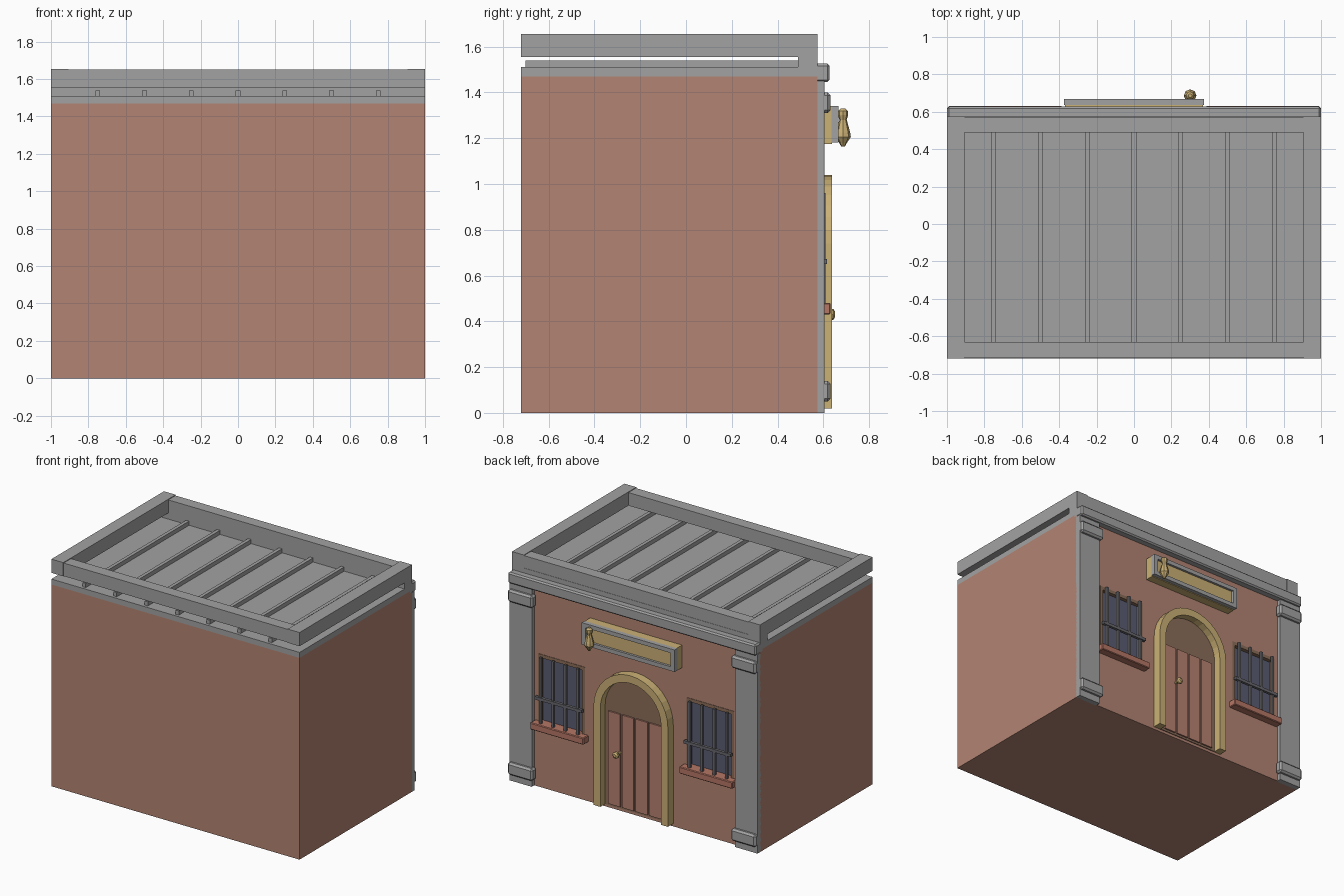
import bpy
import bmesh
import math

old = bpy.data.objects.get("Cube")
if old:
    bpy.data.objects.remove(old, do_unlink=True)


def material(name, rgb):
    m = bpy.data.materials.new(name)
    m.use_nodes = True
    m.diffuse_color = (*rgb, 1)
    m.node_tree.nodes["Principled BSDF"].inputs["Base Color"].default_value = (*rgb, 1)
    return m


BRICK = material("brick", (0.45, 0.23, 0.17))
STONE = material("grey stone", (0.37, 0.365, 0.365))
GOLD = material("tan gold", (0.60, 0.44, 0.18))
BROWN = material("dark brown", (0.26, 0.155, 0.10))
GLASS = material("navy glass", (0.105, 0.11, 0.17))
DOOR = material("door red", (0.48, 0.22, 0.165))
IRON = material("iron", (0.14, 0.14, 0.155))
SILL = material("sill red", (0.46, 0.18, 0.13))


def finish(name, bm, mat):
    bmesh.ops.recalc_face_normals(bm, faces=bm.faces)
    me = bpy.data.meshes.new(name)
    bm.to_mesh(me)
    bm.free()
    me.materials.append(mat)
    ob = bpy.data.objects.new(name, me)
    bpy.context.collection.objects.link(ob)
    return ob


def box(name, xs, ys, zs, mat, bevel=0):
    """Box spanning the given ranges, with an optional chamfer."""
    bm = bmesh.new()
    bmesh.ops.create_cube(bm, size=1)
    for v in bm.verts:
        v.co = [r[0] if c < 0 else r[1] for c, r in zip(v.co, (xs, ys, zs))]
    if bevel:
        bmesh.ops.bevel(bm, geom=bm.edges[:], offset=bevel, segments=1, affect='EDGES')
    return finish(name, bm, mat)


def arch_path(radius, bottom, spring, steps=16):
    """Points (x, z) up one side, round the top and down the other."""
    arc = [(radius * math.cos(math.pi * i / steps), spring + radius * math.sin(math.pi * i / steps))
           for i in range(steps + 1)]
    return [(radius, bottom)] + arc + [(-radius, bottom)]


def extrude_y(name, polygons, y0, y1, mat):
    """Extrude joined (x, z) polygons from y0 to y1."""
    bm = bmesh.new()
    for poly in polygons:
        bm.faces.new([bm.verts.new((x, y0, z)) for x, z in poly])
    bmesh.ops.remove_doubles(bm, verts=bm.verts, dist=0.0001)
    grown = bmesh.ops.extrude_face_region(bm, geom=bm.faces[:], use_keep_orig=True)
    moved = [g for g in grown["geom"] if isinstance(g, bmesh.types.BMVert)]
    bmesh.ops.translate(bm, verts=moved, vec=(0, y1 - y0, 0))
    return finish(name, bm, mat)


def lathe(name, profile, centre, mat, sides=8, axis='Z'):
    """Spin (radius, offset) points about a vertical or depth axis."""
    bm = bmesh.new()
    rings = []
    for r, h in profile:
        ring = []
        for i in range(sides):
            a = 2 * math.pi * i / sides
            u, v = r * math.cos(a), r * math.sin(a)
            off = (u, v, h) if axis == 'Z' else (u, h, v)
            ring.append(bm.verts.new([c + o for c, o in zip(centre, off)]))
        rings.append(ring)
    for a, b in zip(rings, rings[1:]):
        for i in range(sides):
            j = (i + 1) % sides
            bm.faces.new((a[i], a[j], b[j], b[i]))
    bm.faces.new(rings[0])
    bm.faces.new(rings[-1])
    return finish(name, bm, mat)


BACK, WALL = -0.72, 0.575
WIN_X, WIN_W, WIN_Z = 0.6, 0.19, (0.47, 0.97)

# Brick body with two window recesses
body = box("brick_body", (-1, 1), (BACK, WALL), (0, 1.47), BRICK)
for s, side in ((1, "left"), (-1, "right")):
    cutter = box(side + "_window_cutter", (s * WIN_X - WIN_W, s * WIN_X + WIN_W),
                 (WALL - 0.035, WALL + 0.1), WIN_Z, BRICK)
    cutter.hide_render = True
    cutter.hide_viewport = True
    cut = body.modifiers.new("window", 'BOOLEAN')
    cut.operation = 'DIFFERENCE'
    cut.solver = 'EXACT'
    cut.object = cutter

# Roof slab, beams and raised parapet rails
box("roof_slab", (-1, 1), (BACK, WALL), (1.47, 1.51), STONE)
for i in range(-3, 4):
    x = i * 0.25
    box("roof_beam", (x - 0.0125, x + 0.0125), (-0.7, 0.5), (1.51, 1.54), STONE)
for s in (1, -1):
    xs = sorted((s * 0.905, s))
    box("parapet_side", xs, (BACK, WALL), (1.555, 1.655), STONE)
box("parapet_front", (-0.905, 0.905), (BACK + 0.005, -0.63), (1.555, 1.65), STONE)
box("parapet_facade", (-0.905, 0.905), (0.49, WALL - 0.002), (1.555, 1.65), STONE)
box("parapet_support", (-1, 1), (0.49, WALL), (1.505, 1.56), STONE)
box("cornice", (-1, 1), (0.54, 0.627), (1.445, 1.525), STONE, 0.01)

# Corner pilasters with capital and base, window parts
for s, side in ((1, "left"), (-1, "right")):
    box(side + "_pilaster", sorted((s * 0.82, s)), (WALL - 0.01, 0.605), (0, 1.45), STONE)
    for part, z in (("capital", 1.31), ("base", 0.05)):
        box(f"{side}_pilaster_{part}", sorted((s * 0.8, s)), (WALL, 0.632), (z, z + 0.09),
            STONE, 0.013)

    cx = s * WIN_X
    z0, z1 = WIN_Z
    inner = WIN_W - 0.022
    frame_y = (WALL - 0.034, WALL + 0.003)
    for e in (1, -1):
        box(side + "_window_jamb", sorted((cx + e * inner, cx + e * WIN_W)), frame_y, WIN_Z, BROWN)
    box(side + "_window_head", (cx - inner, cx + inner), frame_y, (z1 - 0.025, z1), BROWN)
    box(side + "_window_glass", (cx - inner, cx + inner), (0.541, 0.55), (z0, z1 - 0.025), GLASS)
    box(side + "_window_sill", (cx - 0.215, cx + 0.215), (0.545, 0.632), (0.43, 0.48), SILL, 0.005)
    for i in range(4):
        x = cx + (i - 1.5) * 0.1
        box(side + "_window_bar", (x - 0.009, x + 0.009), (0.592, 0.61), (0.48, 0.96), IRON)
    box(side + "_window_crossbar", (cx - WIN_W, cx + WIN_W), (0.595, 0.616), (0.65, 0.672), IRON)

# Arched doorway: surround, brown backing, planks and knob
SPRING, FLOOR = 0.74, 0.02
outer = arch_path(0.3, FLOOR, SPRING)
opening = arch_path(0.245, FLOOR, SPRING)
ring = [(outer[i], outer[i + 1], opening[i + 1], opening[i]) for i in range(len(outer) - 1)]
extrude_y("door_arch", ring, WALL - 0.01, 0.637, GOLD)
extrude_y("door_backing", [arch_path(0.25, FLOOR, SPRING)], WALL - 0.01, WALL + 0.006, BROWN)
for i in range(4):
    x = (i - 1.5) * 0.11
    box("door_plank", (x - 0.048, x + 0.048), (WALL, 0.592), (0.035, 0.71), DOOR)
lathe("door_knob", [(0.01, -0.05), (0.01, 0.0), (0.024, 0.012), (0.024, 0.026), (0.012, 0.034)],
      (0.12, 0.617, 0.43), GOLD, axis='Y')

# Sign board with stone frame
box("sign_board", (-0.37, 0.37), (WALL - 0.01, 0.637), (1.175, 1.34), GOLD)
box("sign_panel", (-0.34, 0.34), (0.63, 0.65), (1.205, 1.31), GOLD)
for z in (1.18, 1.31):
    box("sign_rail", (-0.375, 0.375), (0.635, 0.667), (z, z + 0.03), STONE)
for s in (1, -1):
    box("sign_stile", sorted((s * 0.343, s * 0.375)), (0.635, 0.667), (1.21, 1.31), STONE)

# Hanging lamp at the end of the sign
lathe("sign_lamp", [(0.008, 1.163), (0.016, 1.178), (0.034, 1.205), (0.031, 1.225), (0.016, 1.28),
                    (0.022, 1.3), (0.022, 1.318), (0.01, 1.33)], (0.3, 0.686, 0), GOLD)
